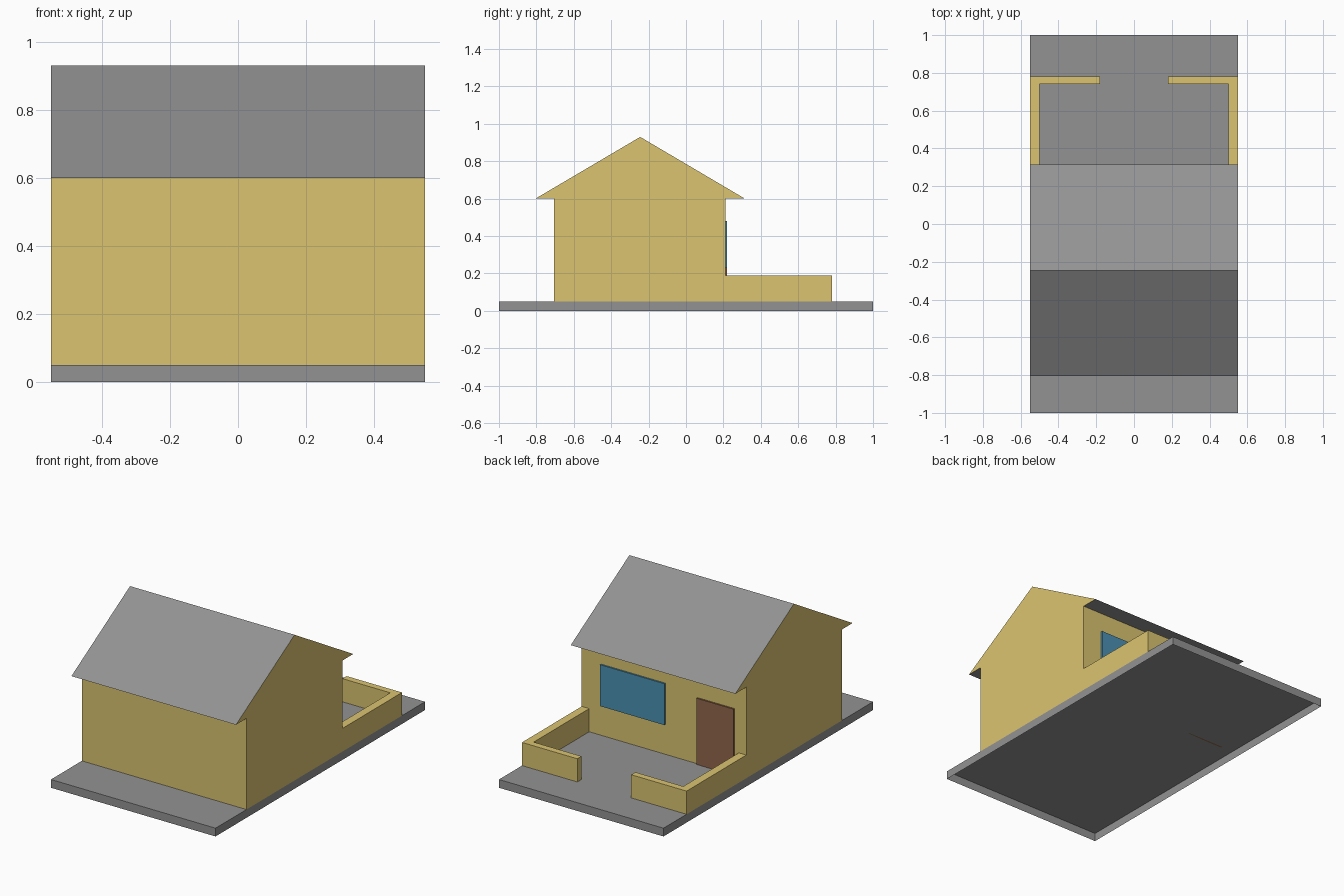
import bpy
import bmesh

# Remove the default cube
if "Cube" in bpy.data.objects:
    bpy.data.objects.remove(bpy.data.objects["Cube"], do_unlink=True)


def material(name, rgb):
    m = bpy.data.materials.new(name)
    m.use_nodes = True
    m.diffuse_color = (*rgb, 1)
    node = next(n for n in m.node_tree.nodes if n.type == "BSDF_PRINCIPLED")
    node.inputs["Base Color"].default_value = (*rgb, 1)
    return m


GREY = material("concrete grey", (0.29, 0.29, 0.29))
YELLOW = material("plaster yellow", (0.70, 0.55, 0.16))
BLUE = material("glass blue", (0.07, 0.28, 0.45))
BROWN = material("door brown", (0.28, 0.13, 0.07))

HALF = 0.55      # half width of the plot
FLOOR = 0.05     # top of the base slab


def prism(name, outline, axis, start, end, mats, rule=None, drop=None):
    """Extrude a flat outline along axis; rule picks slots, drop removes faces."""
    def place(p, d):
        co = list(p)
        co.insert(axis, d)
        return co

    bm = bmesh.new()
    base = bm.faces.new([bm.verts.new(place(p, start)) for p in outline])
    new = bmesh.ops.extrude_face_region(bm, geom=[base])["geom"]
    for v in new:
        if isinstance(v, bmesh.types.BMVert):
            v.co[axis] = end
    bmesh.ops.recalc_face_normals(bm, faces=bm.faces)
    bm.normal_update()
    if rule:
        for f in bm.faces:
            f.material_index = rule(f)
    if drop:
        bmesh.ops.delete(bm, geom=[f for f in bm.faces if drop(f)], context="FACES")
    mesh = bpy.data.meshes.new(name)
    bm.to_mesh(mesh)
    bm.free()
    for m in mats:
        mesh.materials.append(m)
    obj = bpy.data.objects.new(name, mesh)
    bpy.context.collection.objects.link(obj)
    return obj


def rect(a0, a1, b0, b1):
    return [(a0, b0), (a1, b0), (a1, b1), (a0, b1)]


def on_ground(f):
    return f.normal.z < -0.9 and f.calc_center_median().z < FLOOR + 0.01


# Base slab, open underneath
prism("base_slab", rect(-HALF, HALF, -1, 1), 2, 0, FLOOR, [GREY], drop=on_ground)

# House: gabled profile with eaves, grey roof slopes and soffits
EAVE, RIDGE, FRONT, BACK = 0.60, 0.93, -0.705, 0.21
profile = [(FRONT, FLOOR), (BACK, FLOOR), (BACK, EAVE), (0.315, EAVE),
           (-0.245, RIDGE), (-0.805, EAVE), (FRONT, EAVE)]
prism("house", profile, 0, -HALF, HALF, [YELLOW, GREY],
      rule=lambda f: int(abs(f.normal.z) > 0.3), drop=on_ground)

# Low garden walls: an L on each side, leaving a gateway
for side, s in (("left", 1), ("right", -1)):
    ell = [(HALF, BACK), (HALF, 0.78), (0.18, 0.78),
           (0.18, 0.74), (0.5, 0.74), (0.5, BACK)]
    prism(side + "_garden_wall", [(s * x, y) for x, y in ell], 2,
          FLOOR, 0.19, [YELLOW], drop=on_ground)

# Window and door on the garden side
prism("window", rect(-0.01, 0.42, 0.23, 0.48), 1, BACK, BACK + 0.0099, [BLUE])
prism("door", rect(-0.47, -0.225, FLOOR, 0.45), 1, BACK, BACK + 0.0099, [BROWN])
